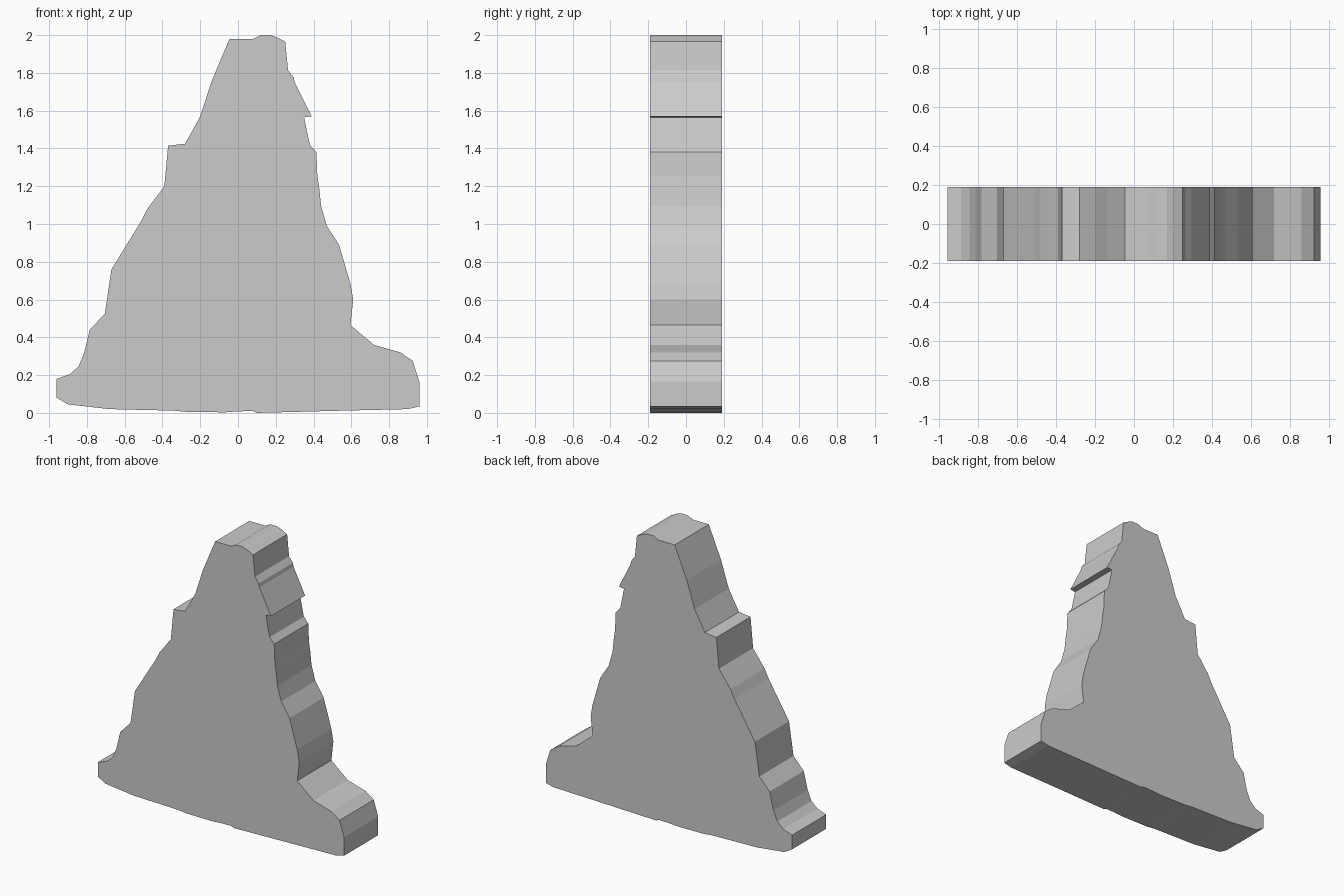
import bpy
import bmesh

HALF_DEPTH = 0.19

# Silhouette (x, z): left edge going up
left_edge = [
    (-0.90, 0.045), (-0.96, 0.08), (-0.96, 0.18), (-0.89, 0.205), (-0.845, 0.245),
    (-0.815, 0.315), (-0.785, 0.44), (-0.705, 0.525), (-0.67, 0.76), (-0.51, 1.02),
    (-0.48, 1.08), (-0.39, 1.20), (-0.37, 1.415), (-0.28, 1.425), (-0.20, 1.57),
    (-0.14, 1.755),
]
# Peak
peak = [(-0.045, 1.98), (0.08, 1.98), (0.12, 2.0), (0.17, 2.0), (0.20, 1.99), (0.25, 1.965)]
# Right edge going down, with the overhanging notch and the foot
right_edge = [
    (0.265, 1.815), (0.295, 1.775), (0.30, 1.75), (0.39, 1.57), (0.35, 1.565),
    (0.38, 1.42), (0.415, 1.38), (0.42, 1.255), (0.43, 1.19), (0.44, 1.095),
    (0.47, 0.99), (0.535, 0.89), (0.595, 0.685), (0.61, 0.60), (0.595, 0.465),
    (0.72, 0.36), (0.86, 0.32), (0.925, 0.275), (0.96, 0.165), (0.96, 0.035),
]
# Slightly uneven underside, right to left
underside = [
    (0.90, 0.02), (0.56, 0.012), (0.10, 0.0), (0.08, 0.01), (0.0, 0.008),
    (-0.07, 0.003), (-0.27, 0.005), (-0.34, 0.012), (-0.68, 0.02),
]


def extruded_profile(name, outline, half_depth):
    bm = bmesh.new()
    front = bm.faces.new([bm.verts.new((x, -half_depth, z)) for x, z in outline])
    result = bmesh.ops.extrude_face_region(bm, geom=[front], use_keep_orig=True)
    moved = [v for v in result["geom"] if isinstance(v, bmesh.types.BMVert)]
    bmesh.ops.translate(bm, verts=moved, vec=(0, 2 * half_depth, 0))
    bmesh.ops.recalc_face_normals(bm, faces=bm.faces)
    mesh = bpy.data.meshes.new(name)
    bm.to_mesh(mesh)
    bm.free()
    obj = bpy.data.objects.new(name, mesh)
    bpy.context.collection.objects.link(obj)
    return obj


# Flat rock slab
extruded_profile("rock_slab", left_edge + peak + right_edge + underside, HALF_DEPTH)
